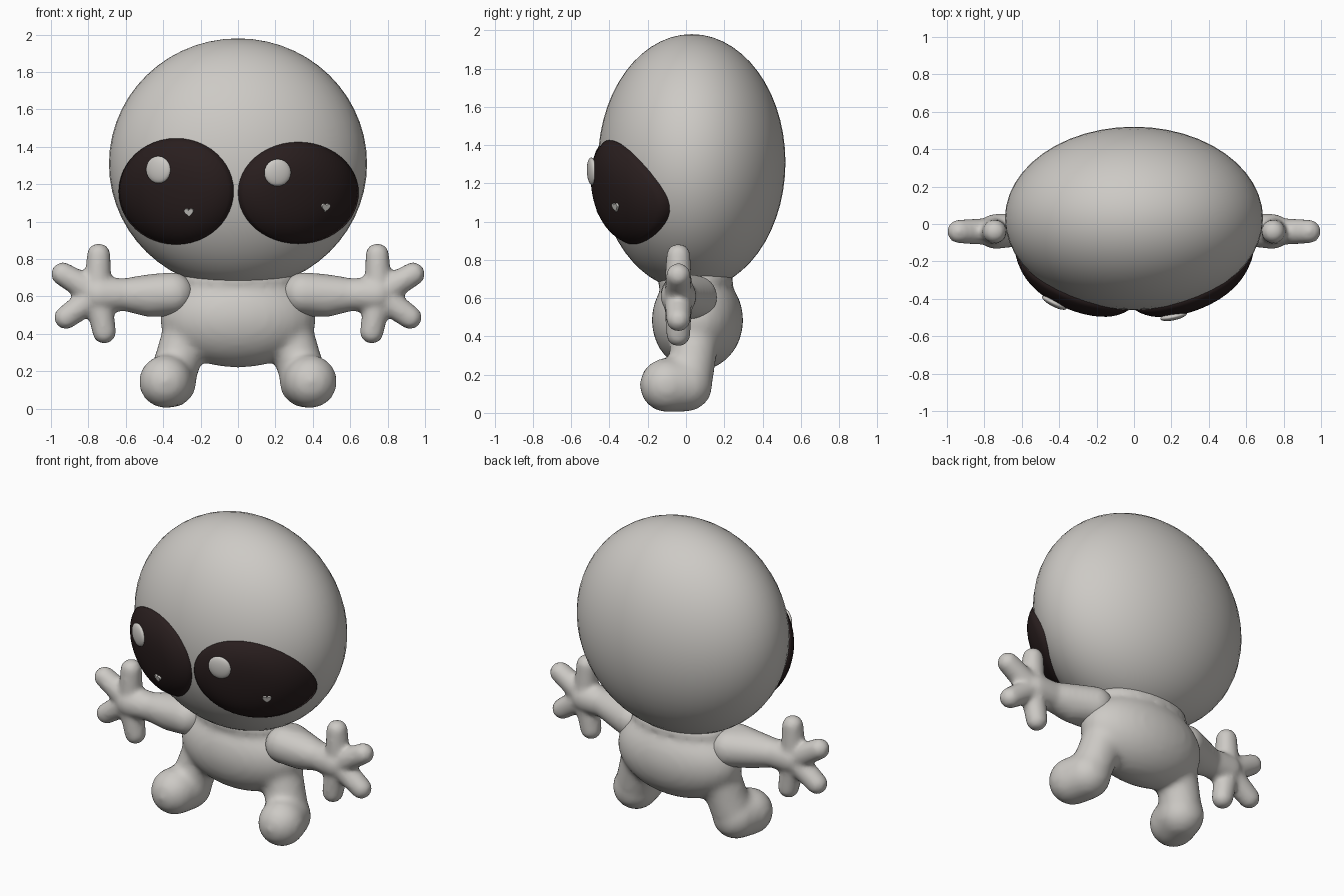
import bpy, bmesh, math
from mathutils import Vector, Matrix

cube = bpy.data.objects.get("Cube")
if cube:
    bpy.data.objects.remove(cube)


def material(name, rgb, rough=0.6):
    m = bpy.data.materials.new(name)
    m.use_nodes = True
    m.diffuse_color = (*rgb, 1)
    bsdf = next(n for n in m.node_tree.nodes if n.type == "BSDF_PRINCIPLED")
    bsdf.inputs["Base Color"].default_value = (*rgb, 1)
    bsdf.inputs["Roughness"].default_value = rough
    return m


SKIN = material("pale grey skin", (0.61, 0.59, 0.56))
DARK = material("dark brown eye", (0.022, 0.013, 0.013))

HEAD_C = Vector((0, 0.03, 1.31))
HEAD_R = Vector((0.69, 0.49, 0.67))


def finish(bm, name, mat, smooth=True):
    bmesh.ops.recalc_face_normals(bm, faces=bm.faces)
    me = bpy.data.meshes.new(name)
    for f in bm.faces:
        f.smooth = smooth
    bm.to_mesh(me)
    bm.free()
    me.materials.append(mat)
    ob = bpy.data.objects.new(name, me)
    bpy.context.collection.objects.link(ob)
    return ob


def ellipsoid(bm, c, r, rot=Matrix(), u=32, v=16):
    mat = Matrix.Translation(c) @ rot @ Matrix.Diagonal((*r, 1))
    bmesh.ops.create_uvsphere(bm, u_segments=u, v_segments=v, radius=1, matrix=mat)


def hull(bm, *balls):
    """Wrap a tight skin around balls given as (x, y, z, radius)."""
    tmp = bmesh.new()
    bmesh.ops.create_icosphere(tmp, subdivisions=3, radius=1)
    dirs = [v.co.copy() for v in tmp.verts]
    tmp.free()
    verts = [bm.verts.new(Vector(b[:3]) + d * b[3]) for b in balls for d in dirs]
    bmesh.ops.convex_hull(bm, input=verts)
    loose = [v for v in verts if v.is_valid and not v.link_faces]
    bmesh.ops.delete(bm, geom=loose, context="VERTS")


def blend(ob, voxel, rounds):
    """Fuse overlapping parts into one soft surface."""
    rm = ob.modifiers.new("fuse", "REMESH")
    rm.mode = "VOXEL"
    rm.voxel_size = voxel
    rm.use_smooth_shade = True
    sm = ob.modifiers.new("soften", "SMOOTH")
    sm.factor = 0.5
    sm.iterations = rounds


def on_face(x, z, offset=0.0):
    """Point on the front of the head, and the outward normal there."""
    a = x / HEAD_R.x
    b = (z - HEAD_C.z) / HEAD_R.z
    c = -math.sqrt(max(0.0, 1 - a * a - b * b))
    n = Vector((a / HEAD_R.x, c / HEAD_R.y, b / HEAD_R.z)).normalized()
    return Vector((x, HEAD_C.y + c * HEAD_R.y, z)) + n * offset, n


# Head
bm = bmesh.new()
ellipsoid(bm, HEAD_C, HEAD_R, u=48, v=28)
finish(bm, "head", SKIN)

# Torso with neck, legs and feet
bm = bmesh.new()
ellipsoid(bm, (0, 0.06, 0.485), (0.42, 0.24, 0.265))
ellipsoid(bm, (0, 0.05, 0.69), (0.33, 0.2, 0.1))
for s in (-1, 1):
    hull(bm, (s * 0.28, 0.05, 0.4, 0.125), (s * 0.34, 0.02, 0.2, 0.125))
    hull(bm, (s * 0.36, 0, 0.145, 0.14), (s * 0.388, -0.1, 0.145, 0.143))
blend(finish(bm, "body", SKIN), 0.02, 10)

# Arms with four-fingered hands
bm = bmesh.new()
hull(bm, (0.35, -0.02, 0.615, 0.115), (0.35, 0.05, 0.605, 0.115),
     (0.47, -0.01, 0.605, 0.115), (0.6, -0.03, 0.61, 0.088))
hull(bm, (0.6, -0.03, 0.61, 0.088), (0.74, -0.04, 0.61, 0.095))
for x, z in ((0.745, 0.822), (0.936, 0.72), (0.92, 0.488), (0.715, 0.41)):
    hull(bm, (0.75, -0.04, 0.61, 0.075), (x, -0.04, z, 0.064))
arms = finish(bm, "arms", SKIN)
blend(arms, 0.015, 8)
mir = arms.modifiers.new("both sides", "MIRROR")
mir.use_mirror_merge = False

# Eyes: domed shells that follow the curve of the head
SEG = 48
RINGS = [(i / 12, 0.006 + 0.055 * (1 - (i / 12) ** 4)) for i in range(1, 13)]
RINGS.append((1.0, -0.015))


def eye_lift(x, z, ex, ez, rx, rz):
    r = math.hypot((x - ex) / rx, (z - ez) / rz)
    return 0.006 + 0.055 * (1 - r ** 4)


def eye(name, ex, ez, rx, rz):
    bm = bmesh.new()
    centre = bm.verts.new(on_face(ex, ez, 0.061)[0])
    prev = None
    for r, off in RINGS:
        ring = []
        for k in range(SEG):
            t = 2 * math.pi * k / SEG
            p, _ = on_face(ex + rx * r * math.cos(t), ez + rz * r * math.sin(t), off)
            ring.append(bm.verts.new(p))
        for k in range(SEG):
            j = (k + 1) % SEG
            if prev:
                bm.faces.new((prev[k], ring[k], ring[j], prev[j]))
            else:
                bm.faces.new((centre, ring[k], ring[j]))
        prev = ring
    ob = finish(bm, name, DARK)
    # Keep the outside facing forward
    if ob.data.polygons[0].normal.y > 0:
        ob.data.flip_normals()


def glint(name, x, z, shape):
    """Flattened round highlight lying on an eye."""
    p, n = on_face(x, z, eye_lift(x, z, *shape))
    bm = bmesh.new()
    ellipsoid(bm, p, (0.073, 0.073, 0.022), n.to_track_quat("Z", "Y").to_matrix().to_4x4(), 24, 12)
    finish(bm, name, SKIN)


def heart(name, x, z, shape, size=0.0016):
    """Tiny raised heart lying on an eye."""
    p, n = on_face(x, z, eye_lift(x, z, *shape))
    right = Vector((0, 0, 1)).cross(n).normalized()
    up = n.cross(right)
    bm = bmesh.new()
    verts = []
    for k in range(28):
        t = 2 * math.pi * k / 28
        u = 16 * math.sin(t) ** 3
        v = 13 * math.cos(t) - 5 * math.cos(2 * t) - 2 * math.cos(3 * t) - math.cos(4 * t)
        verts.append(bm.verts.new(p - n * 0.008 + (right * u + up * v) * size))
    face = bm.faces.new(verts)
    out = bmesh.ops.extrude_face_region(bm, geom=[face])["geom"]
    top = [g for g in out if isinstance(g, bmesh.types.BMVert)]
    bmesh.ops.translate(bm, verts=top, vec=n * 0.02)
    finish(bm, name, SKIN, smooth=False)


RIGHT_EYE = (-0.328, 1.163, 0.305, 0.282)
LEFT_EYE = (0.32, 1.155, 0.32, 0.27)
for side, shape, spot, mark in (("right", RIGHT_EYE, (-0.4, 1.28), (-0.245, 1.07)),
                                ("left", LEFT_EYE, (0.2, 1.265), (0.435, 1.095))):
    eye(side + "_eye", *shape)
    glint(side + "_eye_highlight", *spot, shape)
    heart(side + "_eye_heart", *mark, shape)
